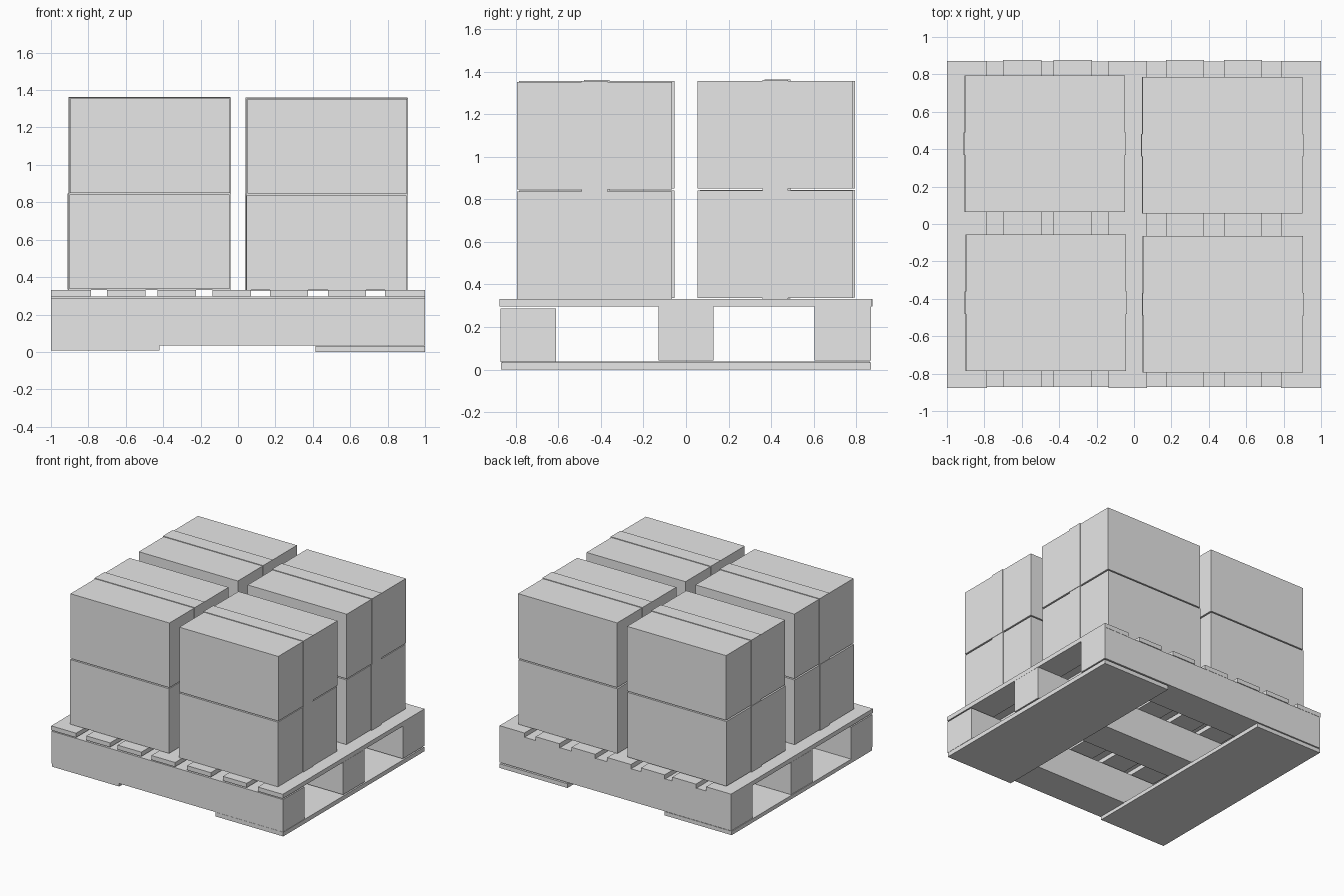
import bpy

cube = bpy.data.objects.get("Cube")
if cube:
    bpy.data.objects.remove(cube, do_unlink=True)

# One plain colour throughout
grey = bpy.data.materials.new("light_grey")
grey.use_nodes = True
grey.diffuse_color = (0.8, 0.8, 0.8, 1)
grey.node_tree.nodes["Principled BSDF"].inputs["Base Color"].default_value = (0.8, 0.8, 0.8, 1)


def block(name, x, y, z):
    """Box spanning the given (min, max) ranges."""
    spans = (x, y, z)
    bpy.ops.mesh.primitive_cube_add(size=1, location=[(a + b) / 2 for a, b in spans])
    ob = bpy.context.object
    ob.name = name
    ob.scale = [b - a for a, b in spans]
    bpy.ops.object.transform_apply(location=False, rotation=False, scale=True)
    ob.data.materials.append(grey)
    return ob


# Pallet: bottom boards
block("bottom_board_right", (-1, -0.42), (-0.865, 0.865), (0.008, 0.038))
block("bottom_board_left", (0.415, 1), (-0.87, 0.87), (0, 0.033))

# Pallet: long stringers
block("stringer_front", (-1, 1), (-0.872, -0.61), (0.035, 0.288))
block("stringer_middle", (-1, 1), (-0.13, 0.13), (0.043, 0.296))
block("stringer_back", (-1, 1), (0.605, 0.87), (0.043, 0.297))

# Pallet: deck slats, slightly uneven as nailed by hand
starts = (-1, -0.70, -0.43, -0.135, 0.17, 0.48, 0.785)
for i, x in enumerate(starts):
    shift = 0.003 if i % 3 else -0.002
    width = 0.215 if i in (0, 6) else 0.205
    block(f"deck_slat_{i + 1}", (x, x + width),
          (-0.874 + shift, 0.874 + shift), (0.297, 0.331))

# Cartons: four stacks of two, each wrapped lengthwise by a tape band
W, D, H, TAPE = 0.855, 0.73, 0.505, 0.005
stacks = {
    "front_right": (-0.473, -0.42, 0.336),
    "front_left": (0.474, -0.43, 0.332),
    "back_right": (-0.478, 0.43, 0.338),
    "back_left": (0.470, 0.42, 0.336),
}
for place, (cx, cy, base) in stacks.items():
    for level, label in enumerate(("lower", "upper")):
        x = cx + (0.003 if level else 0)
        z = base + level * (H + 0.009)
        block(f"carton_{label}_{place}", (x - W / 2, x + W / 2),
              (cy - D / 2, cy + D / 2), (z, z + H))
        block(f"tape_{label}_{place}", (x - W / 2 - TAPE, x + W / 2 + TAPE),
              (cy - 0.06, cy + 0.06), (z - TAPE, z + H + TAPE))
